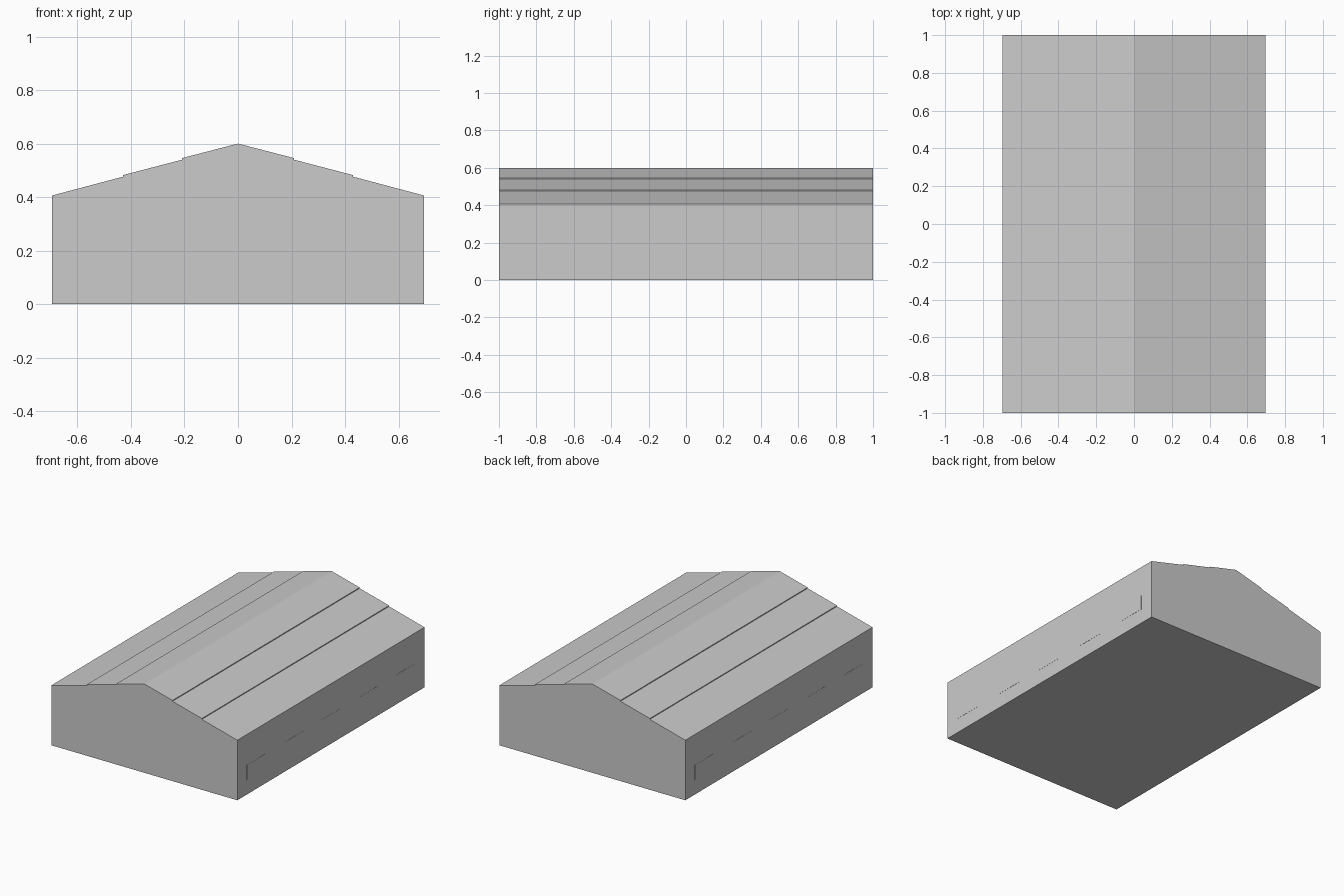
import bpy, bmesh

cube = bpy.data.objects.get("Cube")
if cube:
    bpy.data.objects.remove(cube, do_unlink=True)

HALF_W, HALF_L, EAVE, RIDGE = 0.695, 1.0, 0.4, 0.6
LIP = 0.006

grey = bpy.data.materials.new("plain_grey")
grey.use_nodes = True
colour = (0.6, 0.6, 0.6, 1)
grey.diffuse_color = colour
grey.node_tree.nodes["Principled BSDF"].inputs["Base Color"].default_value = colour


def slope(x):
    return RIDGE - (RIDGE - EAVE) * abs(x) / HALF_W


def extrude_profile(name, points, y0, y1):
    """Closed x-z outline swept along y."""
    bm = bmesh.new()
    face = bm.faces.new([bm.verts.new((x, y0, z)) for x, z in points])
    swept = bmesh.ops.extrude_face_region(bm, geom=[face])["geom"]
    verts = [v for v in swept if isinstance(v, bmesh.types.BMVert)]
    bmesh.ops.translate(bm, verts=verts, vec=(0, y1 - y0, 0))
    bmesh.ops.recalc_face_normals(bm, faces=bm.faces)
    mesh = bpy.data.meshes.new(name)
    bm.to_mesh(mesh)
    bm.free()
    mesh.materials.append(grey)
    obj = bpy.data.objects.new(name, mesh)
    bpy.context.collection.objects.link(obj)
    return obj


# Hall: walls, floor and overlapping roof courses in one outline
right = []
for x in (0.21, 0.43, HALF_W):
    right += [(x, slope(x) + LIP), (x, slope(x))]
right.append((HALF_W, 0))
left = [(-x, z) for x, z in reversed(right)]
extrude_profile("hall", [(0, RIDGE)] + right + left, -HALF_L, HALF_L)

# Side wall panels, almost flush
for side, label in ((1, "left"), (-1, "right")):
    inner, outer = side * (HALF_W - 0.003), side * (HALF_W + 0.001)
    for i in range(5):
        y = -0.8 + 0.4 * i
        outline = [(inner, 0.1), (outer, 0.1), (outer, 0.2), (inner, 0.2)]
        extrude_profile(f"{label}_wall_panel_{i + 1}", outline, y - 0.1, y + 0.1)
